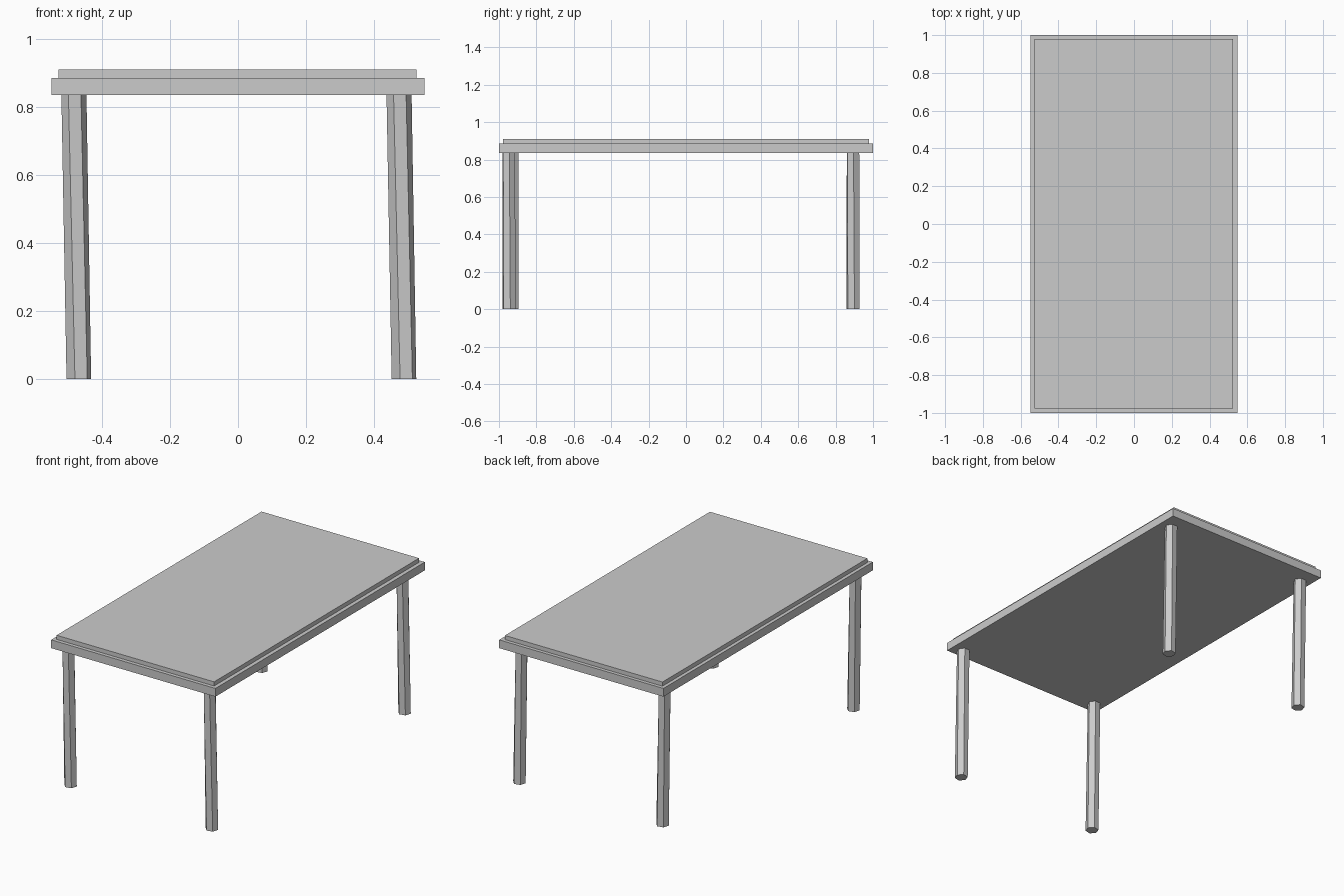
import bpy, bmesh
from math import radians, cos, sin

if "Cube" in bpy.data.objects:
    bpy.data.objects.remove(bpy.data.objects["Cube"])


def finish(name, bm):
    bmesh.ops.recalc_face_normals(bm, faces=bm.faces)
    mesh = bpy.data.meshes.new(name)
    bm.to_mesh(mesh)
    bm.free()
    obj = bpy.data.objects.new(name, mesh)
    bpy.context.collection.objects.link(obj)
    return obj


def slab(name, x0, x1, y0, y1, z0, z1):
    bm = bmesh.new()
    bmesh.ops.create_cube(bm, size=1)
    for v in bm.verts:
        v.co.x = x0 if v.co.x < 0 else x1
        v.co.y = y0 if v.co.y < 0 else y1
        v.co.z = z0 if v.co.z < 0 else z1
    return finish(name, bm)


def leg(name, x, y, height=0.84, radius=0.037, lean=0.0145):
    # six-sided post, leaning and turning slightly towards the floor
    bm = bmesh.new()
    rings = []
    for z, dx, turn in ((0, lean, 12), (height, 0, 4)):
        angles = [radians(60 * i + turn) for i in range(6)]
        rings.append([bm.verts.new((x + dx + radius * cos(a),
                                    y + radius * sin(a), z)) for a in angles])
    low, high = rings
    bm.faces.new(low)
    bm.faces.new(high)
    for i in range(6):
        j = (i + 1) % 6
        bm.faces.new((low[i], low[j], high[j], high[i]))
    return finish(name, bm)


# Table top: thick frame board with a thinner inset board on it
slab("frame_board", -0.549, 0.549, -1, 1, 0.835, 0.885)
slab("top_board", -0.528, 0.525, -0.978, 0.979, 0.88, 0.91)

# Legs
for name, x, y in (("front_left_leg", -0.483, -0.93),
                   ("front_right_leg", 0.474, -0.947),
                   ("back_left_leg", -0.483, 0.893),
                   ("back_right_leg", 0.474, 0.893)):
    leg(name, x, y)
